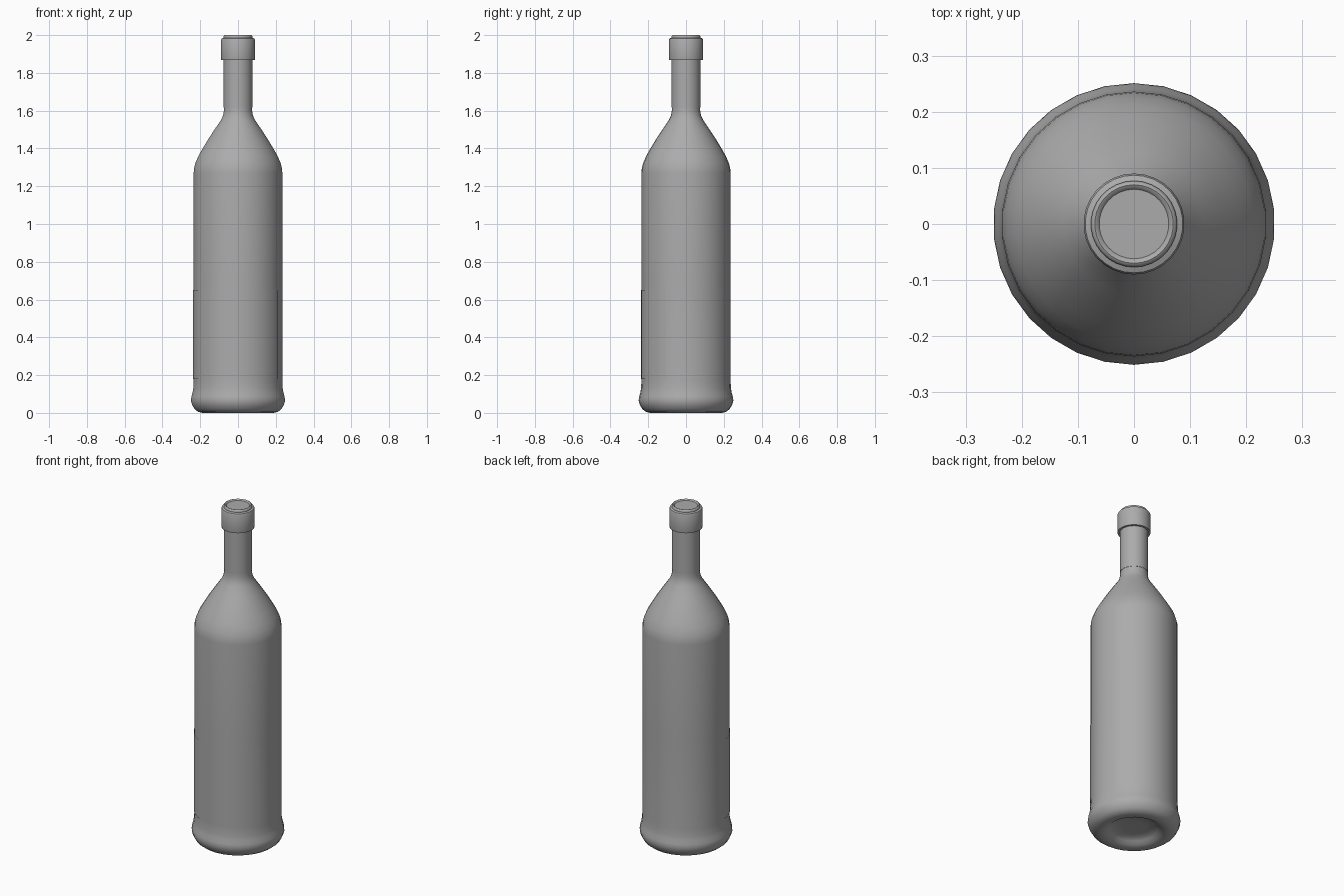
import bpy
import math

if "Cube" in bpy.data.objects:
    bpy.data.objects.remove(bpy.data.objects["Cube"])

SIDES = 30

# One dark grey finish for every part
grey = bpy.data.materials.new("dark_grey")
grey.diffuse_color = (0.41, 0.41, 0.41, 1)
grey.use_nodes = True
grey.node_tree.nodes["Principled BSDF"].inputs["Base Color"].default_value = grey.diffuse_color


def make_object(name, verts, faces, angle=40):
    mesh = bpy.data.meshes.new(name)
    mesh.from_pydata(verts, [], faces)
    mesh.update()
    mesh.materials.append(grey)
    obj = bpy.data.objects.new(name, mesh)
    bpy.context.collection.objects.link(obj)
    bpy.ops.object.select_all(action='DESELECT')
    obj.select_set(True)
    bpy.context.view_layer.objects.active = obj
    bpy.ops.object.shade_smooth_by_angle(angle=math.radians(angle))
    return obj


def point(radius, degrees, z):
    """Point on a circle, measured from the front (-y) towards +x."""
    a = math.radians(degrees)
    return (radius * math.sin(a), -radius * math.cos(a), z)


def lathe(name, profile):
    """Spin (radius, z) points round z; a zero radius becomes a pole."""
    verts, faces, rings = [], [], []
    for r, z in profile:
        n = SIDES if r > 0 else 1
        rings.append([len(verts) + i for i in range(n)])
        verts += [point(r, 360 * i / SIDES, z) for i in range(n)]
    for low, high in zip(rings, rings[1:]):
        for i in range(SIDES):
            j = (i + 1) % SIDES
            if len(low) == 1:
                faces.append((low[0], high[j], high[i]))
            elif len(high) == 1:
                faces.append((low[i], low[j], high[0]))
            else:
                faces.append((low[i], low[j], high[j], high[i]))
    return make_object(name, verts, faces)


# Glass body: recessed base, flared foot, straight sides, shoulder and neck
lathe("bottle_body", [
    (0, 0.036), (0.06, 0.036), (0.115, 0.034), (0.132, 0.022), (0.15, 0.008),
    (0.17, 0.001), (0.19, 0), (0.213, 0.006), (0.231, 0.02), (0.244, 0.042),
    (0.251, 0.065), (0.248, 0.085), (0.242, 0.107), (0.238, 0.13), (0.236, 0.17),
    (0.236, 0.7), (0.236, 1.27), (0.234, 1.295), (0.226, 1.325), (0.211, 1.36),
    (0.188, 1.40), (0.158, 1.45), (0.125, 1.50), (0.091, 1.55), (0.08, 1.573),
    (0.075, 1.60), (0.075, 1.63), (0.075, 1.88)])

# Foil capsule: sleeve, thick lip and shallow dished top
lathe("foil_capsule", [
    (0.075, 1.617), (0.0765, 1.617), (0.0765, 1.868), (0.089, 1.868),
    (0.09, 1.872), (0.09, 1.975), (0.087, 1.982), (0.077, 1.986),
    (0.077, 1.992), (0.074, 1.998), (0.070, 2.0), (0.066, 1.998),
    (0.062, 1.993), (0, 1.993)])

# Paper label: thin curved sheet wrapped over the front
steps = 26
verts, faces = [], []
for i in range(steps + 1):
    deg = -88 + 151 * i / steps
    verts += [point(0.2385, deg, 0.18), point(0.2385, deg, 0.65)]
for i in range(steps):
    a = 2 * i
    faces.append((a, a + 2, a + 3, a + 1))
make_object("label", verts, faces)
